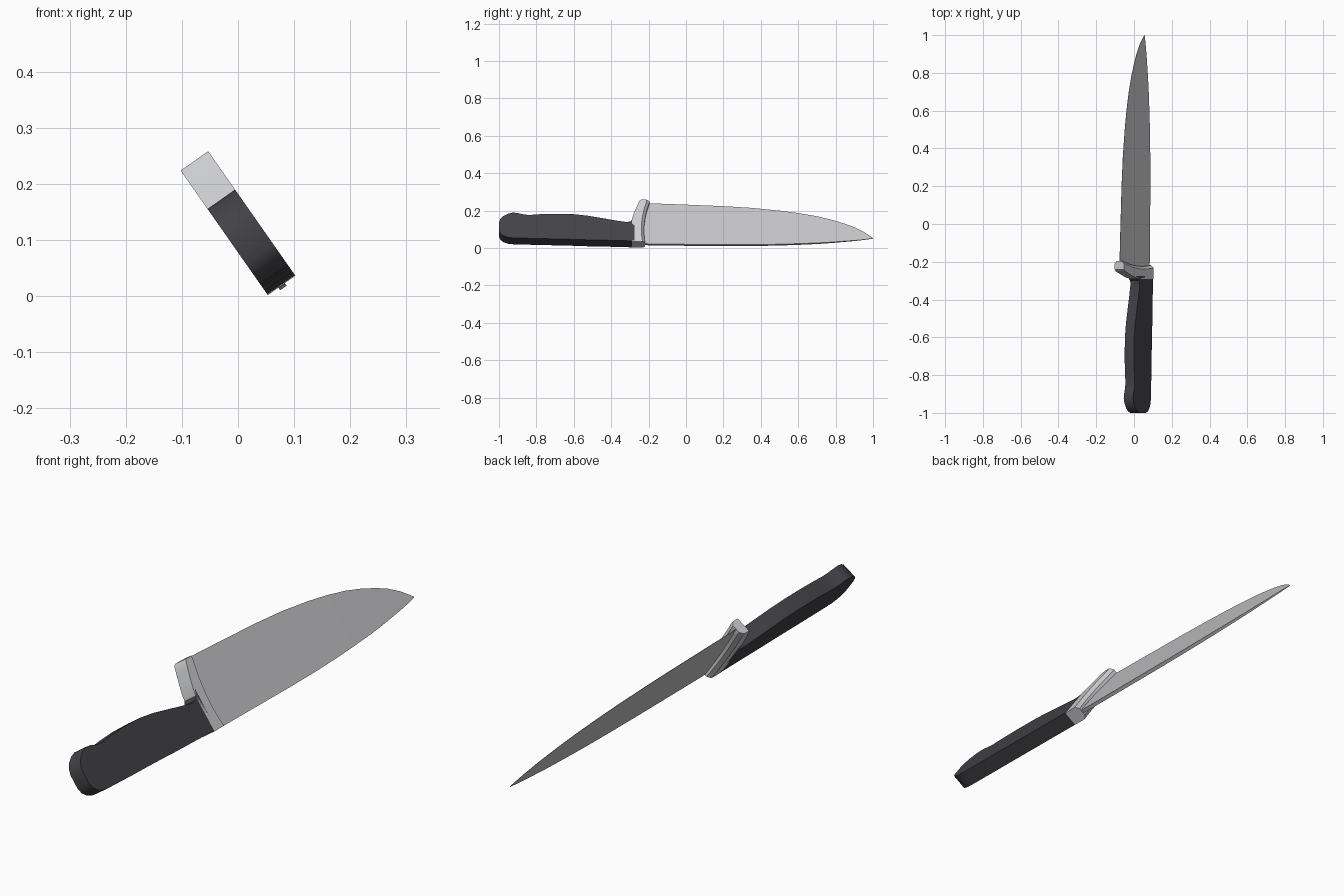
import bpy, bmesh, math
from mathutils import Matrix, Vector

# The knife is modelled flat: local x = thickness, y = length, z = width, then rolled about y
ROLL = Matrix.Translation((0, 0, 0.13)) @ Matrix.Rotation(math.radians(-35), 4, 'Y')


def material(name, rgb):
    m = bpy.data.materials.new(name)
    m.diffuse_color = (*rgb, 1)
    return m


steel = material("blade_steel", (0.55, 0.55, 0.57))
bolster = material("guard_steel", (0.61, 0.62, 0.64))
black = material("handle_black", (0.056, 0.054, 0.064))


def loft(name, rings, mat, angle=30):
    """Skin a row of equal-sized closed rings and cap both ends."""
    bm = bmesh.new()
    loops = [[bm.verts.new(ROLL @ Vector(p)) for p in ring] for ring in rings]
    n = len(loops[0])
    for a, b in zip(loops, loops[1:]):
        for i in range(n):
            j = (i + 1) % n
            bm.faces.new((a[i], a[j], b[j], b[i]))
    bm.faces.new(loops[0])
    bm.faces.new(loops[-1])
    bmesh.ops.recalc_face_normals(bm, faces=bm.faces)
    mesh = bpy.data.meshes.new(name)
    bm.to_mesh(mesh)
    bm.free()
    mesh.materials.append(mat)
    ob = bpy.data.objects.new(name, mesh)
    bpy.context.collection.objects.link(ob)
    bpy.ops.object.select_all(action='DESELECT')
    ob.select_set(True)
    bpy.context.view_layer.objects.active = ob
    bpy.ops.object.shade_smooth_by_angle(angle=math.radians(angle))
    return ob


# Handle: y, lower edge, upper edge
T = 0.03
handle = [(-1.0, -0.065, -0.01), (-0.992, -0.085, 0.012), (-0.975, -0.1, 0.03),
          (-0.95, -0.11, 0.045), (-0.925, -0.113, 0.052), (-0.9, -0.114, 0.049),
          (-0.87, -0.115, 0.04), (-0.84, -0.116, 0.036), (-0.78, -0.118, 0.041),
          (-0.7, -0.12, 0.044), (-0.6, -0.123, 0.041), (-0.53, -0.126, 0.032),
          (-0.45, -0.128, 0.016), (-0.38, -0.13, 0.001), (-0.32, -0.132, -0.01),
          (-0.3, -0.133, -0.007), (-0.288, -0.134, 0.006), (-0.275, -0.134, 0.03)]
loft("handle", [[(-T, y, lo), (T, y, lo), (T, y, hi), (-T, y, hi)]
                for y, lo, hi in handle], black)

# Finger guard: width position, back edge, front edge, with a chamfered front
guard = [(-0.1355, -0.29, -0.232), (-0.11, -0.29, -0.236), (-0.06, -0.29, -0.239),
         (-0.01, -0.29, -0.237), (0.03, -0.284, -0.232), (0.07, -0.271, -0.225),
         (0.105, -0.258, -0.216), (0.127, -0.25, -0.21), (0.1355, -0.241, -0.21)]
C = 0.014
loft("guard", [[(-T, b, u), (T, b, u), (T, f, u), (T - C, f + C, u), (C - T, f + C, u), (-T, f, u)]
               for u, b, f in guard], bolster)

# Blade: y, spine, cutting edge, half thickness of the spine
blade = [(-0.235, -0.128, 0.128, 0.007), (-0.2, -0.137, 0.133, 0.007),
         (0.0, -0.139, 0.124, 0.007), (0.2, -0.141, 0.114, 0.007),
         (0.35, -0.141, 0.103, 0.0068), (0.5, -0.138, 0.085, 0.0063),
         (0.6, -0.134, 0.069, 0.0058), (0.7, -0.129, 0.048, 0.005),
         (0.78, -0.123, 0.025, 0.0043), (0.85, -0.116, -0.001, 0.0035),
         (0.9, -0.111, -0.023, 0.0028), (0.95, -0.105, -0.053, 0.002),
         (0.98, -0.1, -0.077, 0.0014), (1.0, -0.097, -0.094, 0.0008)]
E = 0.0007
loft("blade", [[(-h, y, lo), (h, y, lo), (E, y, hi), (-E, y, hi)]
               for y, lo, hi, h in blade], steel)
